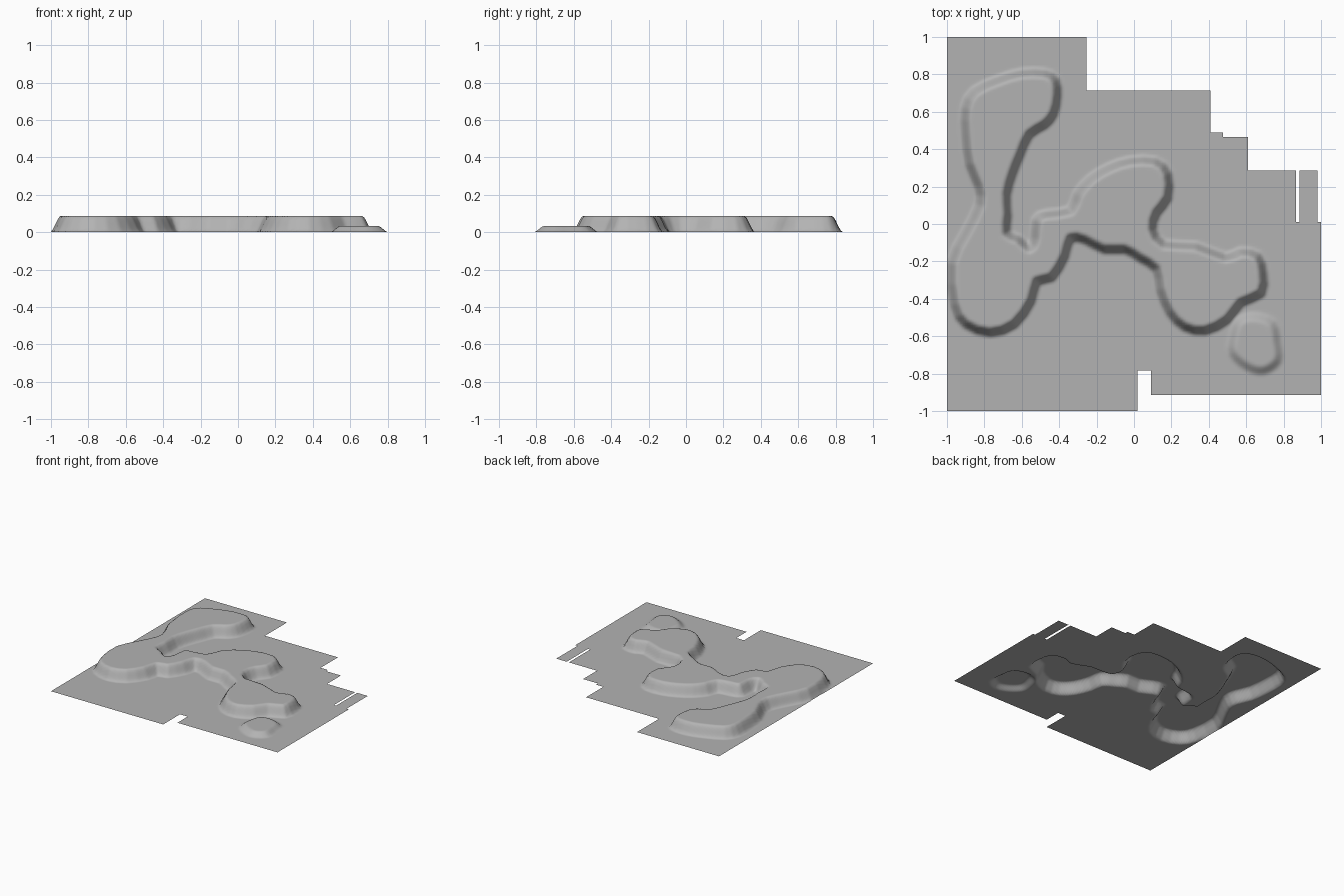
import bpy, bmesh, math

if "Cube" in bpy.data.objects:
    bpy.data.objects.remove(bpy.data.objects["Cube"])

STEP = 0.0125

# Outline of the open ground sheet
SHEET = [(-1, 1), (-.255, 1), (-.255, .715), (.408, .715), (.408, .49), (.475, .49),
         (.475, .465), (.61, .465), (.61, .285), (.865, .285), (.865, .01), (.885, .01),
         (.885, .285), (.98, .285), (.98, .01), (1, .01), (1, -.915), (.09, -.915),
         (.09, -.782), (.02, -.782), (.02, -1), (-1, -1)]

# Mid-slope outline of the winding main plateau
PLATEAU = [(-.9, .62), (-.85, .71), (-.72, .77), (-.6, .805), (-.48, .805), (-.42, .77),
           (-.41, .69), (-.43, .59), (-.48, .53), (-.56, .48), (-.61, .37), (-.65, .27),
           (-.68, .16), (-.675, .05), (-.68, -.05), (-.62, -.08), (-.56, -.13),
           (-.53, -.08), (-.52, .02), (-.47, .05), (-.34, .07), (-.3, .16), (-.23, .24),
           (-.13, .3), (-.02, .335), (.11, .335), (.18, .27), (.18, .14), (.12, .06),
           (.1, -.03), (.16, -.11), (.33, -.12), (.49, -.18), (.57, -.15), (.66, -.17),
           (.69, -.26), (.68, -.37), (.57, -.42), (.5, -.51), (.38, -.57), (.27, -.55),
           (.19, -.47), (.14, -.35), (.12, -.24), (.03, -.18), (-.05, -.135), (-.16, -.135),
           (-.26, -.085), (-.34, -.075), (-.37, -.17), (-.44, -.285), (-.52, -.305),
           (-.55, -.41), (-.64, -.535), (-.77, -.58), (-.9, -.535), (-.96, -.43),
           (-.975, -.21), (-.9, -.05), (-.825, .1), (-.83, .2), (-.88, .32), (-.9, .48)]

# Mid-slope outline of the low mound
MOUND = [(.53, -.6), (.56, -.52), (.64, -.495), (.74, -.53), (.765, -.63), (.77, -.73),
         (.69, -.785), (.6, -.76), (.525, -.69)]


def rounded(pts, n=3):
    """Catmull-Rom smoothing of a closed outline."""
    out, m = [], len(pts)
    for i in range(m):
        a, b, c, d = (pts[(i + k) % m] for k in (-1, 0, 1, 2))
        for j in range(n):
            t = j / n
            out.append(tuple(.5 * (2 * b[k] + (c[k] - a[k]) * t
                       + (2 * a[k] - 5 * b[k] + 4 * c[k] - d[k]) * t * t
                       + (3 * b[k] - a[k] - 3 * c[k] + d[k]) * t ** 3) for k in (0, 1)))
    return out


def inside(x, y, pts):
    hit = False
    for (ax, ay), (bx, by) in zip(pts, pts[1:] + pts[:1]):
        if (ay > y) != (by > y) and x < ax + (y - ay) * (bx - ax) / (by - ay):
            hit = not hit
    return hit


def raised(x, y, pts, height, half):
    """Flat top with an eased slope straddling the outline."""
    d = 9.0
    for (ax, ay), (bx, by) in zip(pts, pts[1:] + pts[:1]):
        ux, uy = bx - ax, by - ay
        t = ((x - ax) * ux + (y - ay) * uy) / (ux * ux + uy * uy)
        t = min(1, max(0, t))
        d = min(d, (x - ax - t * ux) ** 2 + (y - ay - t * uy) ** 2)
    d = math.sqrt(d) * (1 if inside(x, y, pts) else -1)
    t = min(1, max(0, .5 + d / (2 * half)))
    return height * t * t * (3 - 2 * t)


def grid_lines(axis):
    """Even grid lines, plus every line where the sheet outline steps."""
    breaks = sorted({p[axis] for p in SHEET})
    lines = []
    for a, b in zip(breaks, breaks[1:]):
        n = max(1, round((b - a) / STEP))
        lines += [a + (b - a) * i / n for i in range(n)]
    return lines + [breaks[-1]]


plateau, mound = rounded(PLATEAU, 2), rounded(MOUND)
xs, ys = grid_lines(0), grid_lines(1)

# Terrain sheet: grid clipped to the stepped outline, lifted at plateaus
bm = bmesh.new()
verts = {}


def vert(i, j):
    if (i, j) not in verts:
        x, y = xs[i], ys[j]
        z = max(raised(x, y, plateau, .087, .03), raised(x, y, mound, .034, .03))
        verts[i, j] = bm.verts.new((x, y, z))
    return verts[i, j]


for i in range(len(xs) - 1):
    for j in range(len(ys) - 1):
        if inside((xs[i] + xs[i + 1]) / 2, (ys[j] + ys[j + 1]) / 2, SHEET):
            bm.faces.new([vert(i, j), vert(i + 1, j), vert(i + 1, j + 1), vert(i, j + 1)])
for f in bm.faces:
    f.smooth = True

mesh = bpy.data.meshes.new("terrain_sheet")
bm.to_mesh(mesh)
bm.free()

# Darker grey ground
ground_grey = bpy.data.materials.new("ground_grey")
ground_grey.diffuse_color = (.45, .45, .45, 1)
ground_grey.use_nodes = True
ground_grey.node_tree.nodes["Principled BSDF"].inputs["Base Color"].default_value = ground_grey.diffuse_color
mesh.materials.append(ground_grey)
bpy.context.collection.objects.link(bpy.data.objects.new("terrain_sheet", mesh))
